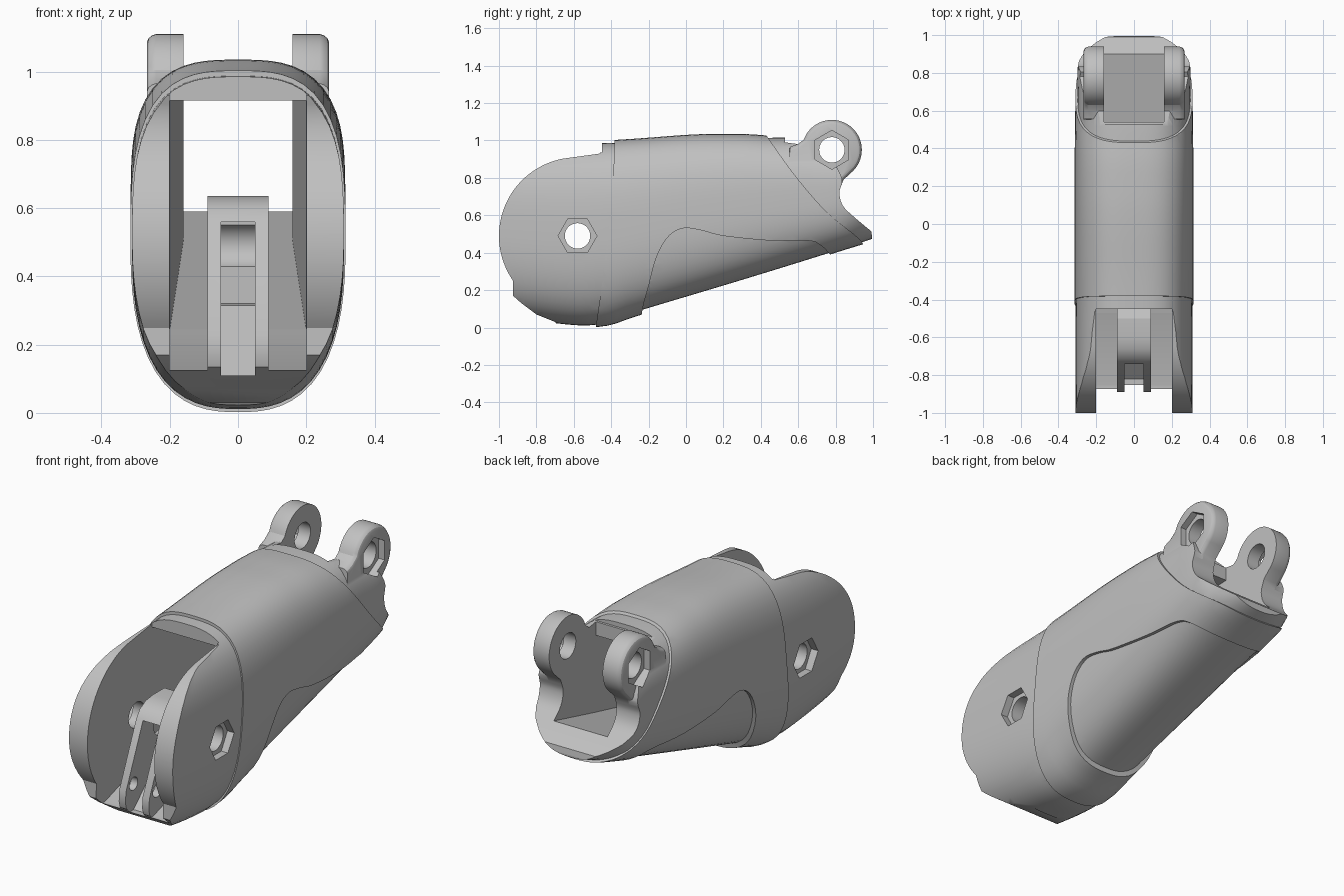
import bpy, bmesh, math

if "Cube" in bpy.data.objects:
    bpy.data.objects.remove(bpy.data.objects["Cube"])

grey = bpy.data.materials.new("light grey plastic")
grey.diffuse_color = (0.53, 0.53, 0.53, 1)
grey.use_nodes = True
grey.node_tree.nodes["Principled BSDF"].inputs["Base Color"].default_value = grey.diffuse_color


def make(name, bm):
    bmesh.ops.recalc_face_normals(bm, faces=bm.faces)
    me = bpy.data.meshes.new(name)
    bm.to_mesh(me)
    bm.free()
    me.materials.append(grey)
    ob = bpy.data.objects.new(name, me)
    bpy.context.collection.objects.link(ob)
    return ob


def arc(cy, cz, r, a0, a1, n=24):
    angles = [math.radians(a0 + (a1 - a0) * i / n) for i in range(n + 1)]
    return [(cy + r * math.cos(a), cz + r * math.sin(a)) for a in angles]


def smooth(pts, n=5):
    """Catmull-Rom curve through 2D points."""
    p = [pts[0]] + pts + [pts[-1]]
    out = []
    for i in range(1, len(p) - 2):
        a, b, c, d = p[i - 1:i + 3]
        for k in range(n):
            t = k / n
            out.append(tuple(0.5 * (2 * b[j] + (c[j] - a[j]) * t
                       + (2 * a[j] - 5 * b[j] + 4 * c[j] - d[j]) * t * t
                       + (3 * b[j] - a[j] - 3 * c[j] + d[j]) * t ** 3) for j in (0, 1)))
    return out + [pts[-1]]


def skin(name, rings):
    """Closed solid through rings of (x, y, z) points."""
    bm = bmesh.new()
    rings = [[bm.verts.new(p) for p in r] for r in rings]
    bm.faces.new(rings[0])
    bm.faces.new(rings[-1])
    n = len(rings[0])
    for a, b in zip(rings, rings[1:]):
        for i in range(n):
            j = (i + 1) % n
            bm.faces.new((a[i], a[j], b[j], b[i]))
    return make(name, bm)


def prism(name, pts, x0, x1):
    """Side profile (y, z) extruded in x."""
    return skin(name, [[(x, y, z) for y, z in pts] for x in (x0, x1)])


def loft(name, bottom, top, width, n=64):
    """Rounded sections along y; each argument is a curve of (y, value)."""
    def at(curve, y):
        for (a, u), (b, v) in zip(curve, curve[1:]):
            if y <= b:
                return u + (v - u) * max(0, y - a) / (b - a)
        return curve[-1][1]
    bottom, top, width = smooth(bottom), smooth(top), smooth(width)
    rings = []
    for k in range(44):
        y = -1.06 + 2.12 * k / 43
        lo, hi, w = at(bottom, y), at(top, y), at(width, y)
        ring = []
        for i in range(n):
            a = 2 * math.pi * i / n
            c, s = math.cos(a), math.sin(a)
            p = 3 if s > 0 else 2.6
            r = (abs(c) ** p + abs(s) ** p) ** (-1 / p)
            ring.append((w * c * r, y, (lo + hi) / 2 + (hi - lo) / 2 * s * r))
        rings.append(ring)
    return skin(name, rings)


def combine(ob, other, op):
    m = ob.modifiers.new(op, 'BOOLEAN')
    m.operation, m.solver, m.object = op, 'EXACT', other
    bpy.context.view_layer.objects.active = ob
    bpy.ops.object.modifier_apply(modifier=m.name)
    bpy.data.objects.remove(other)


# inner core: front cheeks, lower panel and rear collar
body = loft("finger_segment",
            [(-1.1, .1), (-.85, .045), (-.5, .012), (-.25, .09), (.3, .255), (.8, .41), (1.1, .51)],
            [(-1.1, .97), (-.46, .985), (0, 1.0), (.53, 1.015), (.8, .99), (1.1, .95)],
            [(-1.1, .31), (-.4, .31), (-.2, .298), (.6, .298), (.8, .3), (.9, .285), (1, .21), (1.1, .1)])
outline = (arc(-.58, .49, .42, 100, 215, 40)
           + [(-.925, .17), (-.88, .13), (-.8, .07), (-.7, .03), (-.6, -.1), (.97, -.1), (.995, .485)]
           + smooth([(.99, .515), (.9, .59), (.84, .65), (.82, .72), (.835, .79), (.8, .87)])
           + [(.64, .975), (.53, .99), (.53, 1.2), (-.46, 1.2), (-.46, .93)])
combine(body, prism("outline", outline, -.5, .5), 'INTERSECT')

# raised middle sleeve with a scooped lower edge
sleeve = loft("sleeve",
              [(-1.1, .0), (-.5, .0), (-.25, .065), (.3, .235), (.8, .4), (1.1, .49)],
              [(-1.1, .97), (-.38, 1.003), (0, 1.03), (.2, 1.035), (.45, 1.025), (1.1, .95)],
              [(-1.1, .315), (0, .315), (.6, .311), (.9, .294), (1, .22), (1.1, .11)])
edge = (smooth([(-.38, 1.1), (-.385, .9), (-.405, .6), (-.44, .3), (-.49, -.05)])
        + smooth([(-.255, -.05), (-.23, .11), (-.2, .22), (-.16, .37), (-.1, .48), (-.02, .53),
                  (.08, .52), (.2, .49), (.45, .465), (.65, .465), (.72, .44), (.78, .38)])
        + smooth([(.96, .42), (.92, .48), (.75, .62), (.57, .83), (.38, 1.1)]))
combine(sleeve, prism("sleeve_outline", edge, -.5, .5), 'INTERSECT')
combine(body, sleeve, 'UNION')

# rear hinge lugs with a rounded outer rim; the channel splits them later
layers = []
for x, d in ((.24, 0), (.252, .004), (.262, .012), (.267, .024)):
    lug = (arc(.78, .95, .16 - d, -45, 160, 36)
           + [(.6, .982 - d), (.555, .965 - d), (.55, .86), (.67, .68), (.8, .68),
              (.815 - d, .72), (.842 - d, .79)])
    layers.append([(x, y, z) for y, z in lug])
layers = [[(-x, y, z) for x, y, z in r] for r in reversed(layers)] + layers
combine(body, skin("lugs", layers), 'UNION')

# front slot, tapering tunnel and rear slot
combine(body, prism("front_slot", [(-1.1, .125), (-.85, .125), (-.45, .25), (-.45, 1.3), (-1.1, 1.3)],
                    -.2, .2), 'DIFFERENCE')
tunnel = [(-.47, .243), (.56, .505), (.56, .915), (-.47, .915)]
combine(body, skin("tunnel", [[(s * (.2 - .04 * (y + .47) / 1.03), y, z) for y, z in tunnel]
                              for s in (-1, 1)]), 'DIFFERENCE')
combine(body, prism("rear_slot", [(.54, .5), (1.1, .64), (1.1, 1.3), (.54, 1.3)],
                    -.16, .16), 'DIFFERENCE')

# forked bracket standing between the cheeks
bracket = [(-.855, .115), (-.88, .135), (-.89, .17), (-.885, .23), (-.74, .56), (-.71, .6), (-.66, .627),
           (-.6, .635), (-.5, .635), (-.44, .6), (-.4, .5), (-.33, .2), (-.33, .15), (-.6, .09)]
combine(body, prism("bracket", bracket, -.09, .09), 'UNION')
fork_gap = [(-1.05, .105), (-.82, .11), (-.6, .315), (-.55, .32), (-.55, .56), (-1.05, .56)]
combine(body, prism("fork_gap", fork_gap, -.05, .05), 'DIFFERENCE')
combine(body, prism("fork_hole", arc(-.82, .25, .035, 0, 345, 23), -.15, .15), 'DIFFERENCE')

# pin holes with hexagonal nut pockets on both sides
for y, z, turn, depth in ((-.58, .49, 0, .27), (.78, .95, 30, .232)):
    combine(body, prism("pin", arc(y, z, .068, 0, 350, 35), -.6, .6), 'DIFFERENCE')
    for s in (-1, 1):
        pocket = prism("nut", arc(y, z, .104, turn, turn + 300, 5), s * depth, s * .6)
        combine(body, pocket, 'DIFFERENCE')

bpy.ops.object.select_all(action='DESELECT')
body.select_set(True)
bpy.context.view_layer.objects.active = body
bpy.ops.object.shade_smooth_by_angle(angle=math.radians(28))
